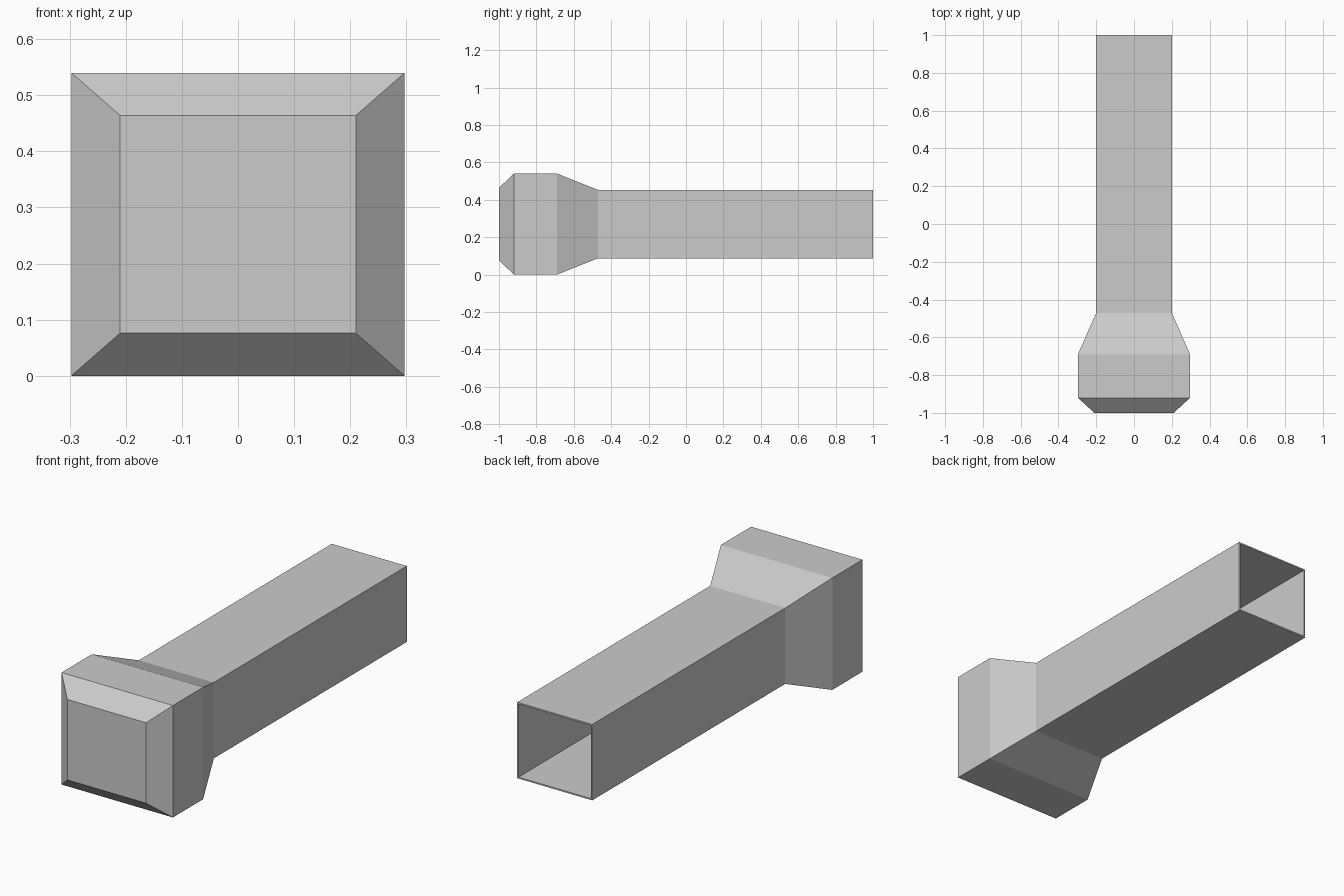
import bpy
import bmesh

cube = bpy.data.objects.get("Cube")
if cube:
    bpy.data.objects.remove(cube, do_unlink=True)

# Plain grey material
grey = bpy.data.materials.new("plain grey")
grey.use_nodes = True
colour = (0.6, 0.6, 0.6, 1)
grey.diffuse_color = colour
grey.node_tree.nodes["Principled BSDF"].inputs["Base Color"].default_value = colour

# Rectangular sections from front to back: y, half width, half height
CENTRE_Z = 0.27
SECTIONS = [
    (-1.0, 0.21, 0.194),
    (-0.92, 0.297, 0.27),
    (-0.69, 0.297, 0.27),
    (-0.47, 0.2, 0.183),
    (1.0, 0.2, 0.183),
]


def section_ring(bm, y, w, h):
    corners = [(-1, -1), (1, -1), (1, 1), (-1, 1)]
    return [bm.verts.new((sx * w, y, CENTRE_Z + sz * h)) for sx, sz in corners]


# Flared square tube: closed chamfered head, open back
bm = bmesh.new()
rings = [section_ring(bm, *s) for s in SECTIONS]
bm.faces.new(rings[0])
for a, b in zip(rings, rings[1:]):
    for i in range(4):
        j = (i + 1) % 4
        bm.faces.new((a[j], a[i], b[i], b[j]))
bm.normal_update()
mesh = bpy.data.meshes.new("flared_square_tube")
bm.to_mesh(mesh)
bm.free()
mesh.materials.append(grey)
tube = bpy.data.objects.new("flared_square_tube", mesh)
bpy.context.collection.objects.link(tube)

# Thin wall, visible at the open end
wall = tube.modifiers.new("thin wall", "SOLIDIFY")
wall.thickness = 0.007
wall.offset = -1
wall.use_even_offset = True
